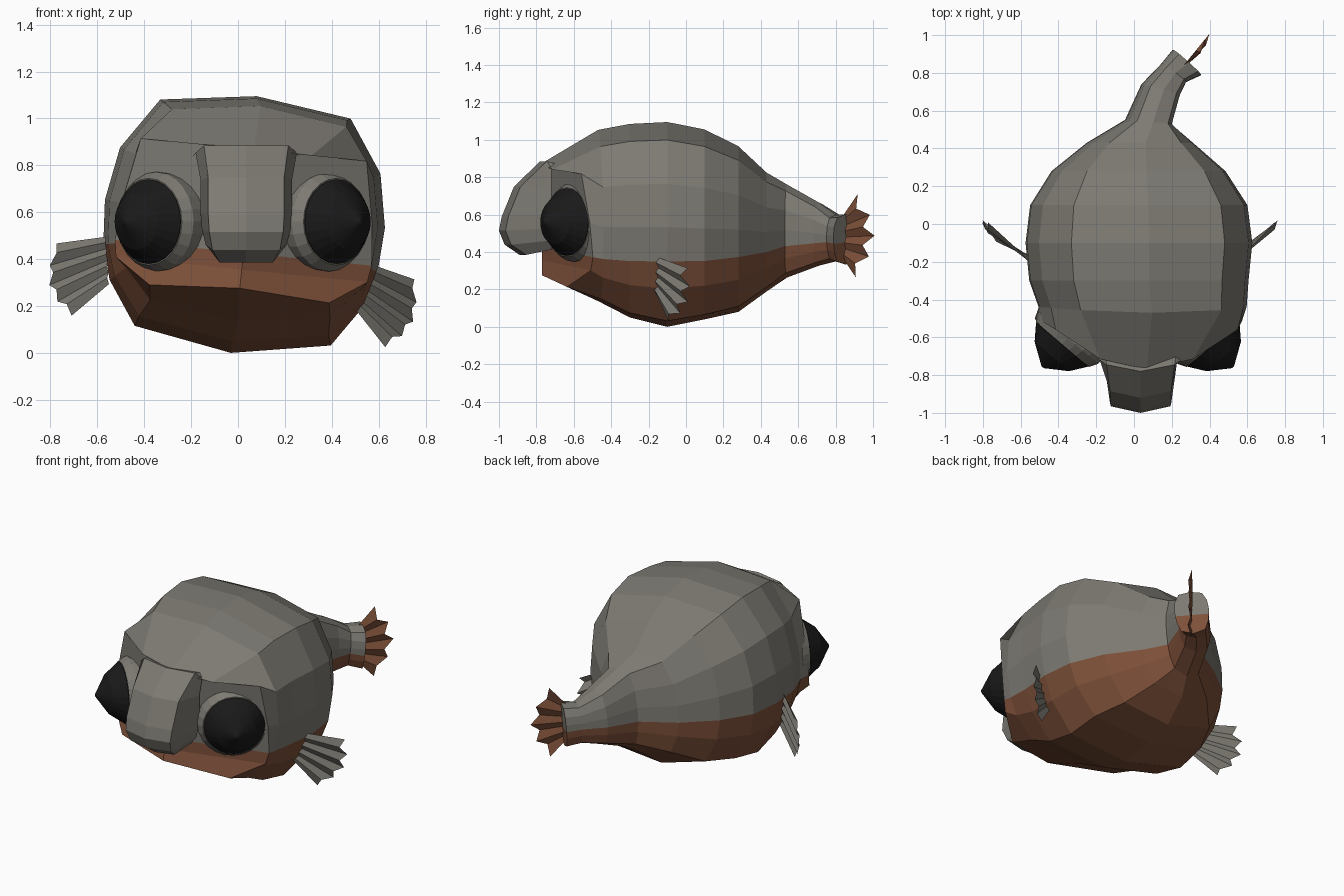
import bpy, bmesh, math
from mathutils import Vector, Matrix

if "Cube" in bpy.data.objects:
    bpy.data.objects.remove(bpy.data.objects["Cube"], do_unlink=True)


def material(name, rgb):
    m = bpy.data.materials.new(name)
    m.use_nodes = True
    m.diffuse_color = (*rgb, 1)
    m.node_tree.nodes["Principled BSDF"].inputs["Base Color"].default_value = (*rgb, 1)
    return m


GREY = material("warm grey", (0.205, 0.195, 0.17))
BROWN = material("belly brown", (0.205, 0.08, 0.041))
BLACK = material("eye black", (0.01, 0.01, 0.01))

# The body leans slightly to its left
PIVOT = Vector((0, 0, 0.5))
ROLL = (Matrix.Translation(PIVOT) @ Matrix.Rotation(0.1, 4, 'Y')
        @ Matrix.Translation(-PIVOT))


def build(name, verts, faces, mats, slots=None, matrix=None, weld=True):
    bm = bmesh.new()
    vs = [bm.verts.new(v) for v in verts]
    for i, f in enumerate(faces):
        face = bm.faces.new([vs[k] for k in dict.fromkeys(f)])
        face.material_index = slots[i] if slots else 0
    if weld:
        bmesh.ops.remove_doubles(bm, verts=bm.verts, dist=0.0005)
    bmesh.ops.recalc_face_normals(bm, faces=bm.faces)
    if matrix:
        bm.transform(matrix)
    me = bpy.data.meshes.new(name)
    bm.to_mesh(me)
    bm.free()
    for m in mats:
        me.materials.append(m)
    ob = bpy.data.objects.new(name, me)
    bpy.context.collection.objects.link(ob)
    return ob


# Body: half sections from crown to keel as (width, height);
# height 0..1 runs above the colour line, -1..0 below it
FACE = [(0, 1), (.45, .98), (.88, .98), (.97, .4), (1, 0), (.98, -.45), (.7, -1.1), (0, -.95)]
TRUNK = [(0, 1), (.68, .92), (.93, .6), (1, .27), (.98, 0), (.91, -.37), (.7, -.82), (0, -1)]
# y, centre x, half width, keel z, colour line z, crown z, sweep, skew
STATIONS = [
    (-.77, .03, .55, .27, .43, .88, .9, 0),
    (-.47, .04, .55, .14, .42, 1.06, .1, 0),
    (-.3, .02, .58, .05, .41, 1.09, 0, 0),
    (-.1, .02, .6, 0, .41, 1.1, 0, 0),
    (.1, .02, .575, .04, .41, 1.06, 0, 0),
    (.28, .02, .46, .08, .42, .97, 0, 0),
    (.43, .03, .28, .19, .43, .83, 0, 0),
    (.54, .075, .12, .27, .45, .77, 0, -.1),
    (.71, .14, .1, .34, .47, .68, 0, -.3),
    (.8, .21, .065, .37, .48, .62, 0, -.75),
    (.855, .28, .075, .36, .48, .63, 0, -.9),
]
HALF = len(TRUNK) - 1
N = 2 * HALF
verts, faces, slots = [], [], []
for n, (y, cx, hw, low, mid, top, sweep, skew) in enumerate(STATIONS):
    half = FACE if n == 0 else TRUNK
    ring = half + [(-u, v) for u, v in half[-2:0:-1]]
    for u, v in ring:
        x = u * hw
        z = mid + v * ((top - mid) if v > 0 else (mid - low))
        verts.append((cx + x, y + sweep * x * x + skew * x, z))


def band(i):
    return 1 if 4 <= i < N - 4 else 0


for r in range(len(STATIONS) - 1):
    for i in range(N):
        j = (i + 1) % N
        faces.append((r * N + i, r * N + j, r * N + N + j, r * N + N + i))
        slots.append(band(i))

# Front of the head: two wings meeting in a middle column
column = [0]
for i in range(1, HALF):
    column.append(len(verts))
    verts.append((.03, -.77, max(verts[i][2], verts[HALF][2] + .002)))
column.append(HALF)
for i in range(HALF):
    for a, b in ((i, i + 1), ((N - i) % N, N - i - 1)):
        faces.append((a, column[i], column[i + 1], b))
        slots.append(band(i))

# Tail end cap in two colours
end = (len(STATIONS) - 1) * N
for i in range(HALF):
    faces.append(tuple(end + k for k in (i, i + 1, N - i - 1, (N - i) % N)))
    slots.append(band(i))
build("body", verts, faces, [GREY, BROWN], slots, ROLL)

# Snout: (ridge y, z, half width) down the drooping nose
NOSE = [(-.72, .87, .21), (-.78, .885, .2), (-.92, .75, .18), (-.985, .59, .18),
        (-1, .515, .175), (-.97, .44, .16), (-.89, .385, .125), (-.74, .42, .12)]
verts, faces = [], []
for y, z, w in NOSE:
    back = max(y, -.72) if y > -.75 else -.72
    wall = z + (.62 - z) * .12
    for x, yy, zz in ((-w * 1.08, back, wall), (-w * .9, y + .035, z), (0, y, z),
                      (w * .9, y + .035, z), (w * 1.08, back, wall)):
        verts.append((x + .035, yy, zz))
for r in range(len(NOSE) - 1):
    for i in range(4):
        a = r * 5 + i
        faces.append((a, a + 1, a + 6, a + 5))
build("snout", verts, faces, [GREY])


# Eyes: turned profiles of (radius, height) facing out and forward
def turned(name, profile, mat, place, seg=24):
    verts, faces = [], []
    for r, h in profile:
        for k in range(seg):
            a = math.tau * k / seg
            verts.append((r * math.cos(a), r * math.sin(a), h))
    for p in range(len(profile) - 1):
        for k in range(seg):
            j = (k + 1) % seg
            faces.append((p * seg + k, p * seg + j, p * seg + seg + j, p * seg + seg + k))
    faces.append(tuple(range((len(profile) - 1) * seg, len(profile) * seg)))
    build(name, verts, faces, [mat], None, place)


for side, sx, cx in (("left", 1, .41), ("right", -1, -.37)):
    turn = Vector((sx * .65, -.76, 0)).to_track_quat('Z', 'Y').to_matrix().to_4x4()
    place = Matrix.Translation((cx, -.625, .56)) @ turn
    turned(side + "_eye_socket", [(.18, -.16), (.21, -.1), (.212, -.03), (.185, .015)], GREY, place)
    turned(side + "_eye", [(.18, 0), (.18, .018), (.12, .1), (.008, .175)], BLACK, place)


# Fins: pleated fans with notched edges
def fan(name, base, tip, bulge, pleat, notch, mat, matrix=None, rays=9):
    b0, b1, t0, t1 = map(Vector, (*base, *tip))
    verts = []
    for k in range(rays):
        t = k / (rays - 1)
        b = b0.lerp(b1, t)
        e = t0.lerp(t1, t) + Vector(bulge) * math.sin(math.pi * t)
        s = 1 if k % 2 else -1
        if s > 0:
            e = b.lerp(e, notch)
        verts += [b + Vector(pleat) * s * .4, e + Vector(pleat) * s]
    faces = [(2 * k, 2 * k + 1, 2 * k + 3, 2 * k + 2) for k in range(rays - 1)]
    build(name, verts, faces, [mat], None, matrix)


fan("tail_fin", ((.27, .84, .6), (.27, .84, .36)), ((.34, .91, .71), (.34, .9, .265)),
    (.07, .095, 0), (.01, -.008, 0), .74, BROWN)
for side, sx in (("left", 1), ("right", -1)):
    mirror = Matrix.Diagonal((sx, 1, 1, 1))
    fan(side + "_fin", ((.56, -.19, .44), (.53, -.17, .24)), ((.775, 0, .39), (.68, -.1, .09)),
        (.06, .05, -.03), (.008, -.01, 0), .86, GREY, ROLL @ mirror)
